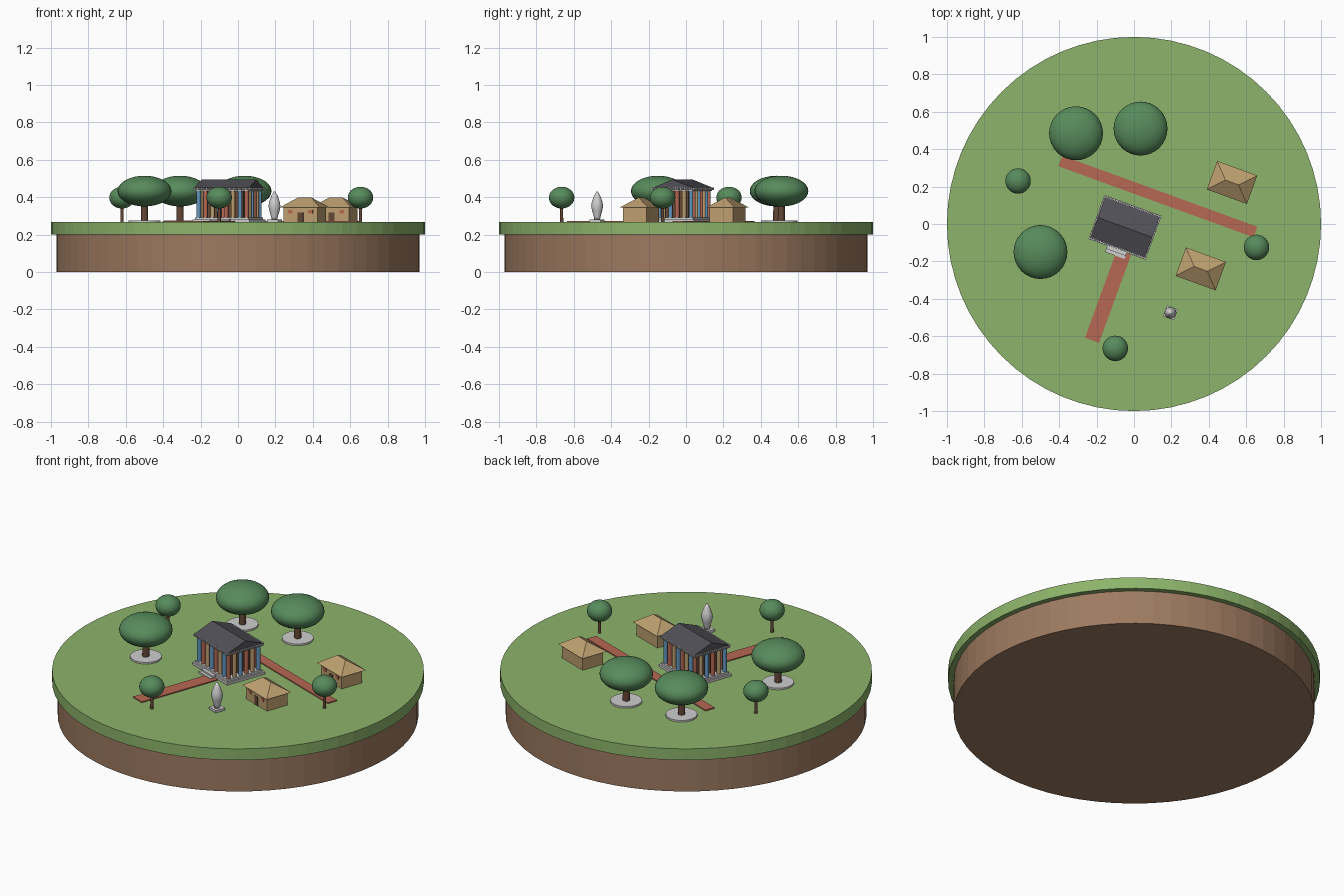
import bpy, bmesh
from math import radians
from mathutils import Matrix, Vector

if "Cube" in bpy.data.objects:
    bpy.data.objects.remove(bpy.data.objects["Cube"])


def material(name, *rgb):
    col = [(c / 255) ** 2.2 for c in rgb] + [1]
    m = bpy.data.materials.new(name)
    m.use_nodes = True
    m.diffuse_color = col
    m.node_tree.nodes["Principled BSDF"].inputs["Base Color"].default_value = col
    return m


GRASS = material("grass green", 139, 178, 106)
SOIL = material("soil brown", 156, 121, 96)
LEAF = material("leaf green", 88, 138, 92)
BARK = material("dark brown", 100, 72, 56)
STONE = material("light stone", 205, 205, 205)
BRICK = material("brick red", 182, 104, 84)
SLATE = material("slate grey", 82, 82, 88)
TAN = material("warm tan", 188, 158, 112)
BLUE = material("column blue", 100, 150, 190)

TURN = Matrix.Rotation(radians(-20), 4, "Z")  # the street grid's direction
GROUND = 0.267


def frame(x, y, z=GROUND):
    return Matrix.Translation((x, y, z)) @ TURN


def finish(name, bm, mat, smooth=False):
    bmesh.ops.recalc_face_normals(bm, faces=bm.faces)
    me = bpy.data.meshes.new(name)
    bm.to_mesh(me)
    bm.free()
    me.materials.append(mat)
    ob = bpy.data.objects.new(name, me)
    bpy.context.collection.objects.link(ob)
    if smooth:
        me.shade_smooth()
    return ob


def add_box(bm, size, centre, base=Matrix()):
    m = base @ Matrix.Translation(centre) @ Matrix.Diagonal((*size, 1))
    bmesh.ops.create_cube(bm, size=1, matrix=m)


def box(name, size, centre, mat, base=Matrix()):
    bm = bmesh.new()
    add_box(bm, size, centre, base)
    return finish(name, bm, mat)


def add_cylinder(bm, r, z0, z1, base, sides, r2=None):
    bmesh.ops.create_cone(bm, cap_ends=True, segments=sides, radius1=r,
                          radius2=r if r2 is None else r2, depth=z1 - z0,
                          matrix=base @ Matrix.Translation((0, 0, (z0 + z1) / 2)))


def cylinder(name, r, z0, z1, mat, base=Matrix(), sides=16, r2=None):
    bm = bmesh.new()
    add_cylinder(bm, r, z0, z1, base, sides, r2)
    return finish(name, bm, mat)


def roof(name, w, d, ridge, z0, z1, mat, base):
    # eaves rectangle and a ridge: gabled when the ridge is full length, else hipped
    bm = bmesh.new()
    pts = [(x * w / 2, y * d / 2, z0) for x, y in ((-1, -1), (1, -1), (1, 1), (-1, 1))]
    pts += [(-ridge / 2, 0, z1), (ridge / 2, 0, z1)]
    v = [bm.verts.new(base @ Vector(p)) for p in pts]
    for f in ((3, 2, 1, 0), (0, 1, 5, 4), (2, 3, 4, 5), (1, 2, 5), (3, 0, 4)):
        bm.faces.new([v[i] for i in f])
    return finish(name, bm, mat)


# Island
cylinder("soil_base", 0.97, 0, 0.2, SOIL, sides=64)
cylinder("grass_top", 1, 0.2, GROUND, GRASS, sides=64)

# Paths
box("long_path", (1.11, 0.06, 0.006), (0, 0, 0.003), BRICK, frame(0.128, 0.147))
box("entrance_path", (0.08, 0.5, 0.006), (0, 0, 0.003), BRICK, frame(-0.139, -0.387))


# Trees
def tree(name, x, y, r, rz, zc, trunk_r):
    base = Matrix.Translation((x, y, 0))
    cylinder(name + "_trunk", trunk_r, GROUND, zc, BARK, base, 12, trunk_r * 0.8)
    bm = bmesh.new()
    bmesh.ops.create_uvsphere(bm, u_segments=32, v_segments=20, radius=1,
                              matrix=Matrix.Translation((x, y, zc)) @ Matrix.Diagonal((r, r, rz, 1)))
    finish(name + "_crown", bm, LEAF, True)


for i, (x, y) in enumerate(((-0.31, 0.485), (0.035, 0.51), (-0.5, -0.15))):
    tree(f"large_tree_{i}", x, y, 0.144, 0.082, 0.433, 0.02)
    cylinder(f"tree_ring_{i}", 0.085, GROUND, GROUND + 0.01, STONE,
             Matrix.Translation((x, y, 0)), 32)
for i, (x, y) in enumerate(((-0.62, 0.23), (0.655, -0.125), (-0.1, -0.665))):
    tree(f"small_tree_{i}", x, y, 0.068, 0.058, 0.398, 0.009)

# Houses
for i, (x, y) in enumerate(((0.524, 0.222), (0.357, -0.24))):
    base = frame(x, y)
    box(f"house_{i}_walls", (0.195, 0.135, 0.08), (0, 0, 0.04), TAN, base)
    roof(f"house_{i}_roof", 0.228, 0.162, 0.075, 0.078, 0.132, TAN, base)
    box(f"house_{i}_door", (0.032, 0.006, 0.052), (0, -0.068, 0.026), BARK, base)
    for s in (-1, 1):
        box(f"house_{i}_window_{s}", (0.026, 0.006, 0.018), (s * 0.058, -0.068, 0.055), BRICK, base)

# Temple base, steps and inner hall
temple = frame(-0.048, -0.018)
box("temple_lower_step", (0.325, 0.25, 0.014), (0, 0, 0.007), STONE, temple)
box("temple_upper_step", (0.305, 0.23, 0.012), (0, 0, 0.02), STONE, temple)
for i in range(2):
    box(f"entrance_step_{i}", (0.11, 0.04 - i * 0.018, 0.009), (0, -0.14 + i * 0.009, 0.0045 + i * 0.009),
        STONE, temple)
box("temple_hall", (0.22, 0.145, 0.145), (0, 0, 0.095), BARK, temple)
box("temple_door", (0.04, 0.006, 0.1), (0, -0.073, 0.076), BRICK, temple)

# Colonnade in three alternating colours
NU, NV, HU, HV = 8, 6, 0.137, 0.098
spots = [(-HU + 2 * HU * i / (NU - 1), -HV) for i in range(NU - 1)]
spots += [(HU, -HV + 2 * HV * j / (NV - 1)) for j in range(NV - 1)]
spots += [(-x, -y) for x, y in spots]
for k, (label, mat) in enumerate((("blue", BLUE), ("red", BRICK), ("tan", TAN))):
    bm = bmesh.new()
    for x, y in spots[k::3]:
        add_cylinder(bm, 0.0115, 0.026, 0.168, temple @ Matrix.Translation((x, y, 0)), 12)
    finish(label + "_columns", bm, mat)

# Entablature with a row of small blocks, then the gabled roof
bm = bmesh.new()
add_box(bm, (0.302, 0.225, 0.016), (0, 0, 0.175), temple)
for s in (-1, 1):
    for i in range(24):
        add_box(bm, (0.007, 0.014, 0.012), ((i - 11.5) * 0.013, s * 0.116, 0.178), temple)
    for j in range(18):
        add_box(bm, (0.014, 0.007, 0.012), (s * 0.155, (j - 8.5) * 0.013, 0.178), temple)
finish("temple_entablature", bm, STONE)
roof("temple_roof", 0.311, 0.233, 0.311, 0.183, 0.228, SLATE, temple)

# Statue on a square plinth
statue = Matrix.Translation((0.195, -0.475, GROUND))
box("statue_plinth", (0.062, 0.062, 0.014), (0, 0, 0.007), STONE, statue @ TURN)
profile = [(0.016, 0.014), (0.018, 0.03), (0.027, 0.06), (0.032, 0.085),
           (0.028, 0.11), (0.017, 0.14), (0.004, 0.163)]
bm = bmesh.new()
rings = [[bm.verts.new(statue @ Matrix.Rotation(radians(i * 30), 4, "Z") @ Vector((r, 0, z)))
          for i in range(12)] for r, z in profile]
for a, b in zip(rings, rings[1:]):
    for i in range(12):
        bm.faces.new((a[i - 1], a[i], b[i], b[i - 1]))
bm.faces.new(rings[0])
bm.faces.new(rings[-1])
finish("statue_body", bm, STONE, True)
